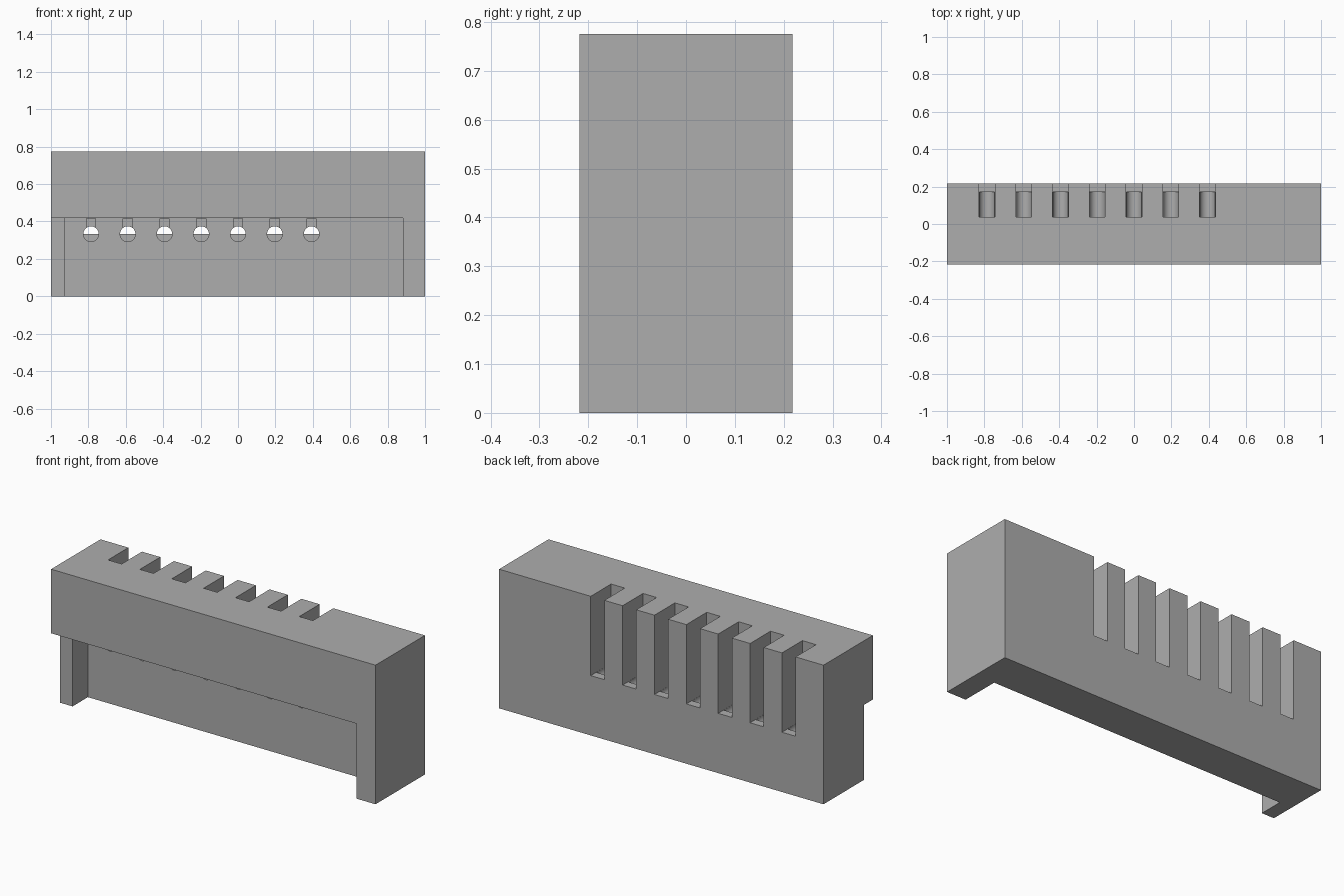
import bpy
import math
from mathutils import Matrix
import bmesh

cube = bpy.data.objects.get("Cube")
if cube:
    bpy.data.objects.remove(cube, do_unlink=True)

grey = bpy.data.materials.new("plain grey")
grey.diffuse_color = (0.42, 0.42, 0.42, 1)
grey.use_nodes = True
grey.node_tree.nodes["Principled BSDF"].inputs["Base Color"].default_value = (0.42, 0.42, 0.42, 1)

HALF_DEPTH = 0.2175
HEIGHT = 0.775
CEILING = 0.418
HOLE_Z = 0.333
CENTRES = [-0.786 + 0.1965 * i for i in range(7)]


def add_box(bm, x, y, z):
    """Add a box spanning the given (low, high) ranges."""
    size = [b - a for a, b in (x, y, z)]
    mid = [(a + b) / 2 for a, b in (x, y, z)]
    bmesh.ops.create_cube(bm, size=1, matrix=Matrix.Translation(mid) @ Matrix.Diagonal((*size, 1)))


def add_rod(bm, x, y, z, radius):
    """Add a cylinder lying along y."""
    place = Matrix.Translation((x, sum(y) / 2, z)) @ Matrix.Rotation(math.pi / 2, 4, "X")
    bmesh.ops.create_cone(bm, cap_ends=True, segments=32, radius1=radius, radius2=radius,
                          depth=y[1] - y[0], matrix=place)


def make_object(name, bm):
    mesh = bpy.data.meshes.new(name)
    bm.to_mesh(mesh)
    bm.free()
    mesh.materials.append(grey)
    obj = bpy.data.objects.new(name, mesh)
    bpy.context.collection.objects.link(obj)
    return obj


# Solid block
bm = bmesh.new()
add_box(bm, (-1, 1), (-HALF_DEPTH, HALF_DEPTH), (0, HEIGHT))
body = make_object("slotted_block", bm)


def cut(name, bm):
    """Subtract the shapes in bm from the block."""
    cutter = make_object(name, bm)
    cutter.hide_render = True
    mod = body.modifiers.new(name, "BOOLEAN")
    mod.operation = "DIFFERENCE"
    mod.solver = "EXACT"
    mod.object = cutter
    bpy.context.view_layer.objects.active = body
    bpy.ops.object.modifier_apply(modifier=name)
    bpy.data.objects.remove(cutter, do_unlink=True)


# Shallow front step, open at the right end and leaving a flush leg at the left
bm = bmesh.new()
add_box(bm, (-1.2, 0.883), (-0.4, -0.137), (-0.2, CEILING))
cut("front_step", bm)

# Deep front recess, leaving a set-back post at the right end
bm = bmesh.new()
add_box(bm, (-0.924, 0.883), (-0.4, -0.002), (-0.2, CEILING))
cut("front_recess", bm)

# Vertical slots open at the top and back
bm = bmesh.new()
for x in CENTRES:
    add_box(bm, (x - 0.042, x + 0.042), (0.038, 0.4), (HOLE_Z, 1))
cut("back_slots", bm)

# Round holes from the recess into the slots
bm = bmesh.new()
for x in CENTRES:
    add_rod(bm, x, (-0.1, 0.17), HOLE_Z, 0.0412)
cut("round_holes", bm)

# Shallow notches above the holes
bm = bmesh.new()
for x in CENTRES:
    add_box(bm, (x - 0.025, x + 0.025), (-0.05, 0.018), (HOLE_Z + 0.02, CEILING - 0.001))
cut("hole_notches", bm)

# Smooth only the round hole walls
body.select_set(True)
bpy.context.view_layer.objects.active = body
bpy.ops.object.shade_smooth_by_angle(angle=math.radians(30))
